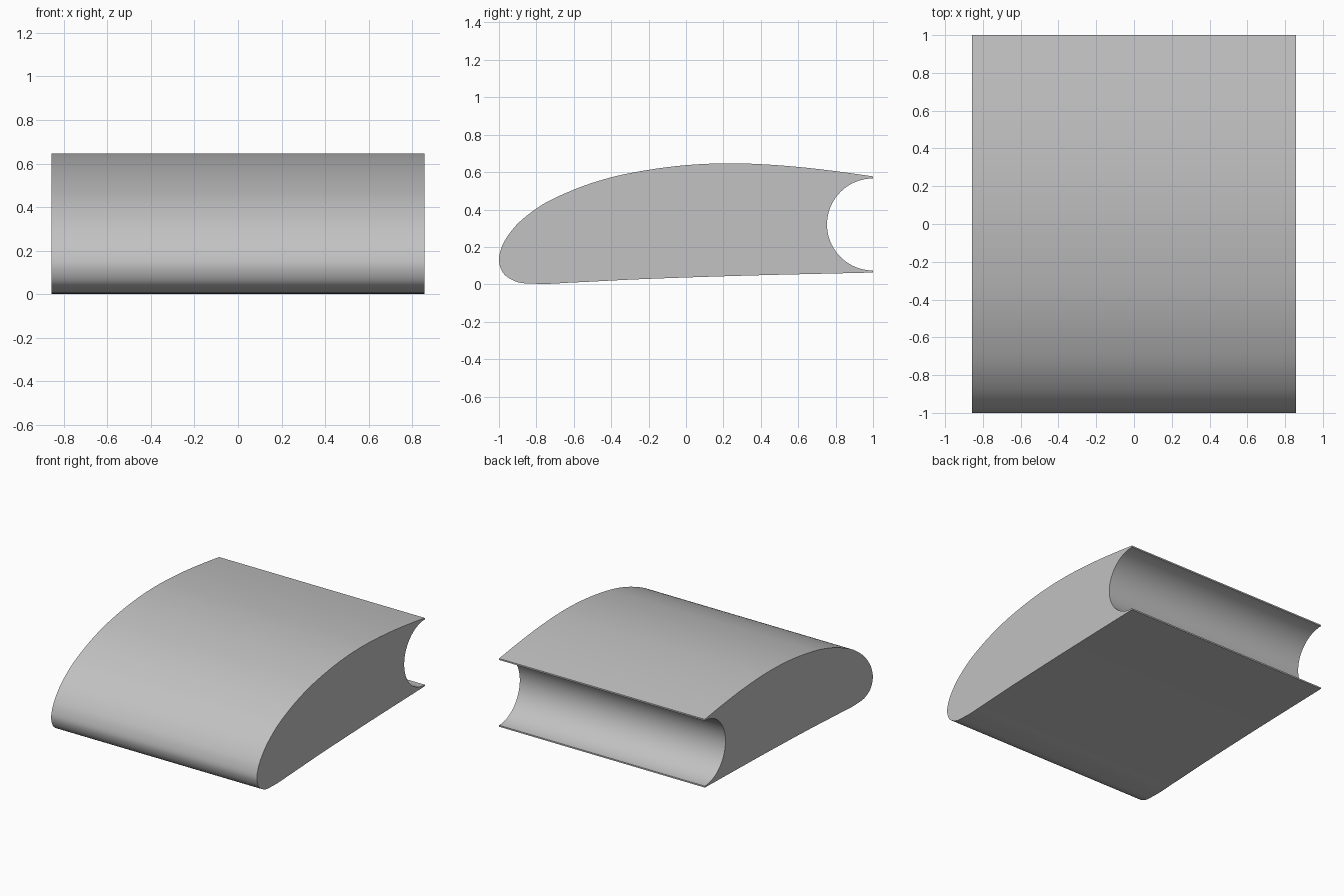
import bpy, bmesh, math
from mathutils import Vector
from mathutils.geometry import interpolate_bezier

cube = bpy.data.objects.get("Cube")
if cube:
    bpy.data.objects.remove(cube, do_unlink=True)

HALF_SPAN = 0.857
COVE_CENTRE, COVE_RADIUS = Vector((1.0, 0.32)), 0.246

# Skin section (y, z): upper trailing edge, round the nose, lower trailing edge
SKIN = [(1, 0.577), (0.8, 0.605), (0.5, 0.636), (0.22, 0.647), (0, 0.637),
        (-0.2, 0.612), (-0.4, 0.572), (-0.6, 0.506), (-0.8, 0.405),
        (-0.93, 0.29), (-0.985, 0.2), (-1, 0.125), (-0.973, 0.055),
        (-0.91, 0.015), (-0.8, 0.003), (-0.6, 0.01), (-0.3, 0.025),
        (0.2, 0.043), (1, 0.063)]


def smooth_path(points, steps):
    """Cubic path through the points, with tangents weighted by chord length."""
    pts = [Vector(p) for p in points]
    tangents = []
    for i, p in enumerate(pts):
        a, b = pts[max(i - 1, 0)], pts[min(i + 1, len(pts) - 1)]
        da, db = (p - a).length, (b - p).length
        if da and db:
            tangents.append(((p - a) / da * db + (b - p) / db * da) / (da + db))
        else:
            tangents.append((b - a).normalized())
    path = [pts[0]]
    for i in range(len(pts) - 1):
        p, q = pts[i], pts[i + 1]
        third = (q - p).length / 3
        path += interpolate_bezier(p, p + tangents[i] * third,
                                   q - tangents[i + 1] * third, q, steps + 1)[1:]
    return [Vector((p[0], p[1])) for p in path]


# Closed section: skin plus the semicircular cove in the trailing face
section = smooth_path(SKIN, 6)
for i in range(49):
    angle = -math.pi / 2 - math.pi * i / 48
    section.append(COVE_CENTRE + COVE_RADIUS * Vector((math.cos(angle), math.sin(angle))))

# Extrude the section across the span
bm = bmesh.new()
end = bm.faces.new([bm.verts.new((-HALF_SPAN, p.x, p.y)) for p in section])
extruded = bmesh.ops.extrude_face_region(bm, geom=[end], use_keep_orig=True)
bmesh.ops.translate(bm, vec=(2 * HALF_SPAN, 0, 0),
                    verts=[v for v in extruded["geom"] if isinstance(v, bmesh.types.BMVert)])
bmesh.ops.recalc_face_normals(bm, faces=bm.faces)
mesh = bpy.data.meshes.new("wing_section")
bm.to_mesh(mesh)
bm.free()

wing = bpy.data.objects.new("wing_section", mesh)
bpy.context.collection.objects.link(wing)

# Plain grey surface
grey = bpy.data.materials.new("plain_grey")
grey.use_nodes = True
colour = (0.54, 0.54, 0.54, 1)
grey.diffuse_color = colour
grey.node_tree.nodes["Principled BSDF"].inputs["Base Color"].default_value = colour
mesh.materials.append(grey)

bpy.context.view_layer.objects.active = wing
wing.select_set(True)
bpy.ops.object.shade_smooth_by_angle(angle=math.radians(30))
